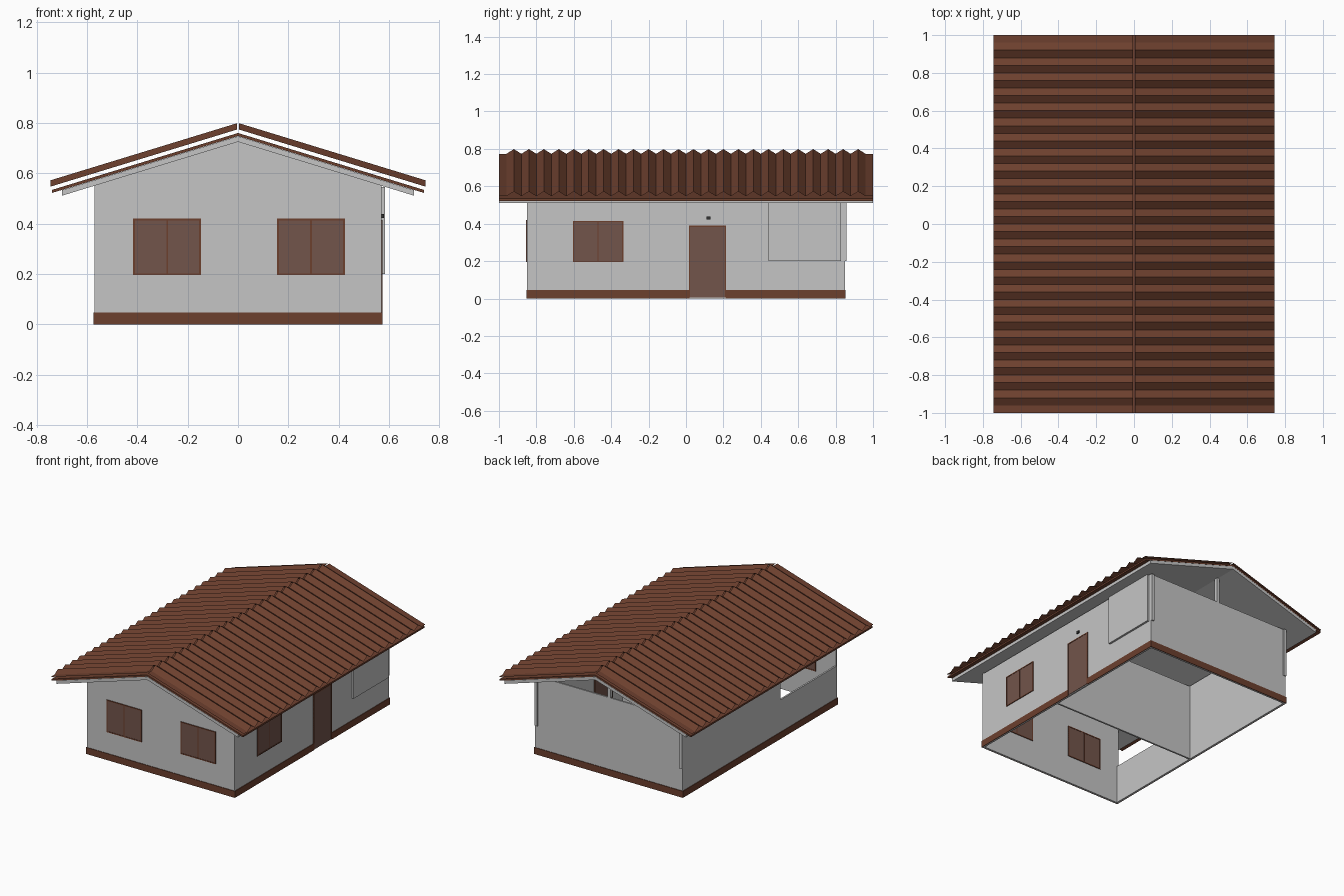
import bpy, bmesh
from mathutils import Matrix

cube = bpy.data.objects.get("Cube")
if cube:
    bpy.data.objects.remove(cube, do_unlink=True)


def material(name, rgb):
    m = bpy.data.materials.new(name)
    m.use_nodes = True
    m.diffuse_color = (*rgb, 1)
    m.node_tree.nodes["Principled BSDF"].inputs["Base Color"].default_value = (*rgb, 1)
    return m


WALL = material("wall_grey", (0.56, 0.56, 0.56))
BROWN = material("roof_brown", (0.15, 0.05, 0.027))
PANE = material("shutter_brown", (0.17, 0.09, 0.07))
DARK = material("lamp_dark", (0.03, 0.03, 0.03))


def finish(name, bm, mat):
    bmesh.ops.recalc_face_normals(bm, faces=bm.faces)
    mesh = bpy.data.meshes.new(name)
    bm.to_mesh(mesh)
    bm.free()
    mesh.materials.append(mat)
    obj = bpy.data.objects.new(name, mesh)
    bpy.context.collection.objects.link(obj)
    return obj


def box(name, x, y, z, mat):
    """Box from three (low, high) ranges."""
    bm = bmesh.new()
    bmesh.ops.create_cube(bm, size=1)
    size = Matrix.Diagonal([r[1] - r[0] for r in (x, y, z)] + [1])
    centre = Matrix.Translation([(r[0] + r[1]) / 2 for r in (x, y, z)])
    bm.transform(centre @ size)
    return finish(name, bm, mat)


def prism(name, profile, axis, low, high, mat):
    """Extrude an (x, z) or (y, z) profile along the other ground axis."""
    bm = bmesh.new()
    place = (lambda a, z, d: (a, d, z)) if axis == "y" else (lambda a, z, d: (d, a, z))
    face = bm.faces.new([bm.verts.new(place(a, z, low)) for a, z in profile])
    out = bmesh.ops.extrude_face_region(bm, geom=[face])
    moved = [v for v in out["geom"] if isinstance(v, bmesh.types.BMVert)]
    bmesh.ops.translate(bm, verts=moved, vec=place(0, 0, high - low))
    return finish(name, bm, mat)


# House dimensions
W, L, T = 0.57, 0.85, 0.012
EAVE, SLOPE = 0.545, 0.306
SILL, PANEL = 0.27, 0.20


def roof_line(top, x):
    return top - SLOPE * abs(x)


# Walls
prism("front_gable_wall",
      [(-W, 0), (W, 0), (W, roof_line(0.725, W)), (0, 0.725), (-W, roof_line(0.725, W))],
      "y", -L, -L + T, WALL)
box("back_wall", (-W, W), (L - T, L), (0, EAVE), WALL)
box("left_wall", (W - T, W), (-L, L), (0, EAVE), WALL)
prism("right_wall_with_opening",
      [(-L, 0), (L, 0), (L, EAVE), (-0.23, EAVE), (-0.23, SILL), (-L, SILL)],
      "x", -W, -W + T, WALL)
box("inner_wall", (-W + T, W - T), (-0.11, -0.11 + T), (0, EAVE - 0.005), WALL)
box("back_gable_post", (-0.012, 0.012), (L - 0.025, L), (EAVE, 0.727), WALL)

# Raised side panel and its matching strips at the back corners
box("side_panel", (W, W + 0.014), (0.44, 0.83), (PANEL, EAVE), WALL)
for s, side in ((-1, "right"), (1, "left")):
    x = sorted((s * (W - 0.022), s * (W - 0.002)))
    box(f"back_corner_strip_{side}", x, (L, L + 0.008), (PANEL, EAVE), WALL)

# Skirting boards, leaving the doorway free
E, H = 0.004, 0.046
for name, x, y in (("front", (-W - E, W + E), (-L - E, -L)),
                   ("back", (-W - E, W + E), (L, L + E)),
                   ("right", (-W - E, -W), (-L, L)),
                   ("left_front", (W, W + E), (-L, 0.02)),
                   ("left_back", (W, W + E), (0.215, L))):
    box(f"skirting_{name}", x, y, (0, H), BROWN)


def shutters(name, low, high, z, wall, side=False, double=True):
    """Framed leaves set through a wall, along x or (side) along y."""
    def part(label, a, b, depth, mat):
        across = (wall - depth, wall + depth)
        box(f"{name}_{label}", across if side else a, a if side else across, b, mat)

    f, mid = 0.007, (low + high) / 2
    part("leaf", (low, high), z, 0.009, PANE)
    part("frame_a", (low, low + f), z, 0.011, BROWN)
    part("frame_b", (high - f, high), z, 0.011, BROWN)
    part("frame_top", (low, high), (z[1] - f, z[1]), 0.011, BROWN)
    if double:
        part("frame_bottom", (low, high), (z[0], z[0] + f), 0.011, BROWN)
        part("mullion", (mid - 0.003, mid + 0.003), z, 0.011, BROWN)


# Windows and door
front, left = -L + T / 2, W - T / 2
shutters("front_window_right", -0.417, -0.147, (0.195, 0.42), front)
shutters("front_window_left", 0.155, 0.425, (0.195, 0.42), front)
shutters("side_window", -0.605, -0.335, (0.195, 0.415), left, side=True)
shutters("door", 0.015, 0.215, (0.005, 0.39), left, side=True, double=False)
box("door_lamp", (W, W + 0.01), (0.11, 0.13), (0.422, 0.438), DARK)


def chevron(name, top, bottom, reach, mat):
    """Thin gabled slab running the full length of the roof."""
    prism(name, [(-reach, roof_line(top, reach)), (0, top), (reach, roof_line(top, reach)),
                 (reach, roof_line(bottom, reach)), (0, bottom),
                 (-reach, roof_line(bottom, reach))], "y", -1, 1, mat)


# Roof slab and lining board
chevron("roof_slab", 0.747, 0.725, 0.70, WALL)
chevron("roof_lining", 0.760, 0.748, 0.738, BROWN)

# Corrugated sheets: ridges and valleys alternate along y
RIDGES, STEP = 24, 0.04
wave = [(-1, 0.775)]
wave += [(-0.96 + i * STEP, 0.8 if i % 2 else 0.775) for i in range(2 * RIDGES + 1)]
wave += [(1, 0.775)]
for s, side in ((-1, "right"), (1, "left")):
    bm = bmesh.new()
    rows = [[bm.verts.new((s * x, y, roof_line(z, x))) for x in (0.004, 0.745)]
            for y, z in wave]
    for a, b in zip(rows, rows[1:]):
        bm.faces.new((a[0], a[1], b[1], b[0]) if s > 0 else (b[0], b[1], a[1], a[0]))
    finish(f"corrugated_roof_{side}", bm, BROWN)
